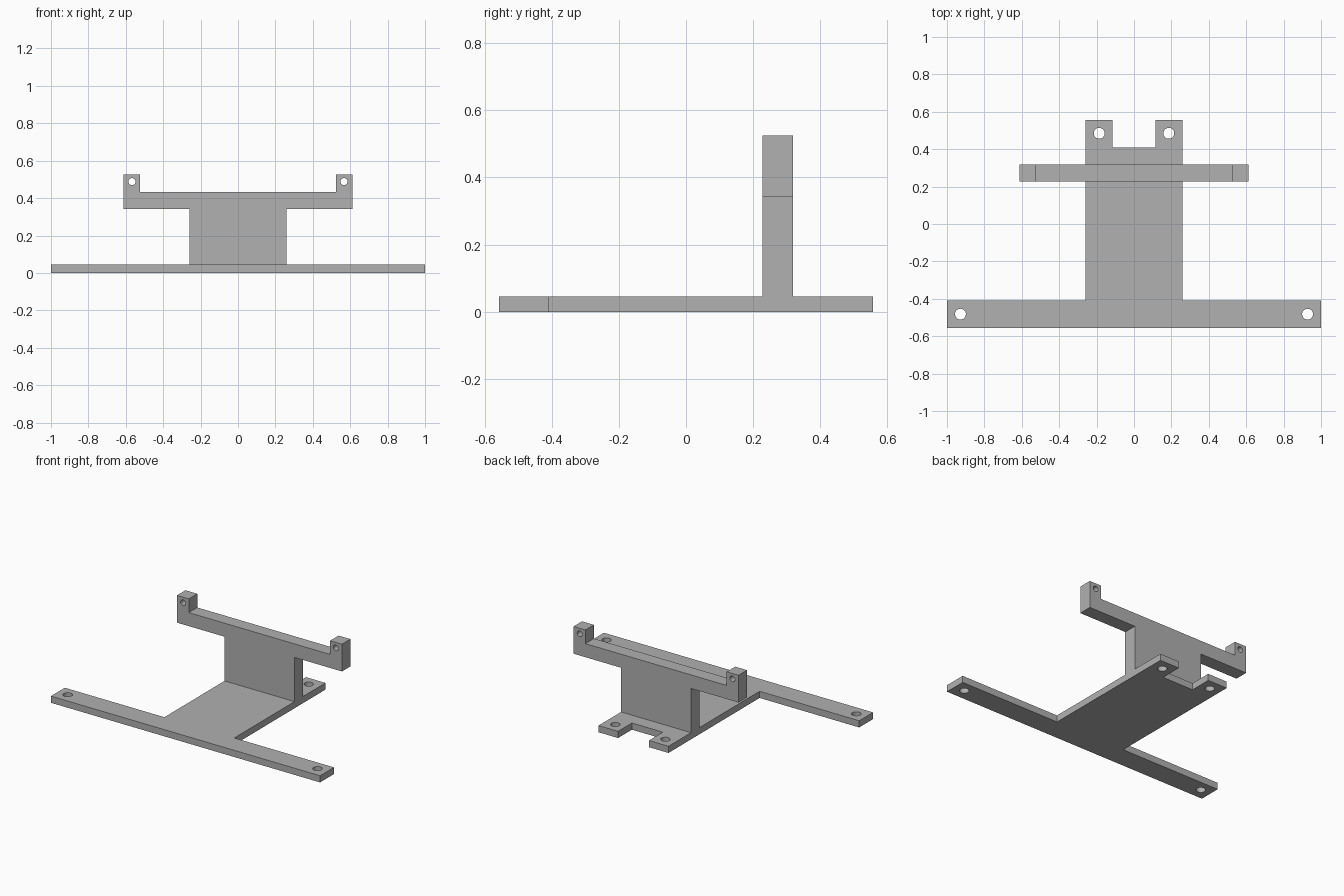
import bpy, bmesh
from math import sin, cos, tau, radians
from mathutils import Matrix

cube = bpy.data.objects.get("Cube")
if cube:
    bpy.data.objects.remove(cube, do_unlink=True)

grey = bpy.data.materials.new("plain grey")
grey.use_nodes = True
colour = (0.44, 0.44, 0.44, 1)
grey.diffuse_color = colour
grey.node_tree.nodes["Principled BSDF"].inputs["Base Color"].default_value = colour


def mirrored(half):
    """Close a right-hand half outline by mirroring it across x = 0."""
    return half + [(-x, y) for x, y in reversed(half)]


def circle(cx, cy, r, sides=32):
    return [(cx + r * cos(tau * i / sides), cy + r * sin(tau * i / sides))
            for i in range(sides)]


def plate(name, outline, holes, thickness, matrix):
    """Extrude a flat outline with round through-holes."""
    bm = bmesh.new()
    edges = []
    for loop in [outline] + [circle(s * x, y, r) for x, y, r in holes for s in (-1, 1)]:
        verts = [bm.verts.new((x, y, 0)) for x, y in loop]
        edges += [bm.edges.new((a, b)) for a, b in zip(verts, verts[1:] + verts[:1])]
    bmesh.ops.triangle_fill(bm, use_beauty=True, use_dissolve=False, edges=edges)
    cap = bmesh.ops.extrude_face_region(bm, geom=bm.faces[:], use_keep_orig=True)
    top = [v for v in cap["geom"] if isinstance(v, bmesh.types.BMVert)]
    bmesh.ops.translate(bm, vec=(0, 0, thickness), verts=top)
    bmesh.ops.transform(bm, matrix=matrix, verts=bm.verts[:])
    bmesh.ops.recalc_face_normals(bm, faces=bm.faces[:])
    mesh = bpy.data.meshes.new(name)
    bm.to_mesh(mesh)
    bm.free()
    mesh.materials.append(grey)
    obj = bpy.data.objects.new(name, mesh)
    bpy.context.collection.objects.link(obj)
    return obj


base_z = 0.045

# Flat base: wide front crossbar, central stem and two rear tabs
base_outline = mirrored([(1, -0.557), (1, -0.41), (0.26, -0.41), (0.26, 0.557),
                         (0.115, 0.557), (0.115, 0.41)])
plate("base_plate", base_outline, [(0.928, -0.482), (0.186, 0.485)][:1] and
      [(0.928, -0.482, 0.029), (0.186, 0.485, 0.029)], base_z, Matrix())

# Upright: central web, wide arm and two end lugs
upright_outline = mirrored([(0.26, base_z), (0.26, 0.342), (0.613, 0.342),
                            (0.613, 0.525), (0.525, 0.525), (0.525, 0.433)])
stand = Matrix.Translation((0, 0.318, 0)) @ Matrix.Rotation(radians(90), 4, "X")
plate("upright_bracket", upright_outline, [(0.567, 0.488, 0.019)], 0.09, stand)
